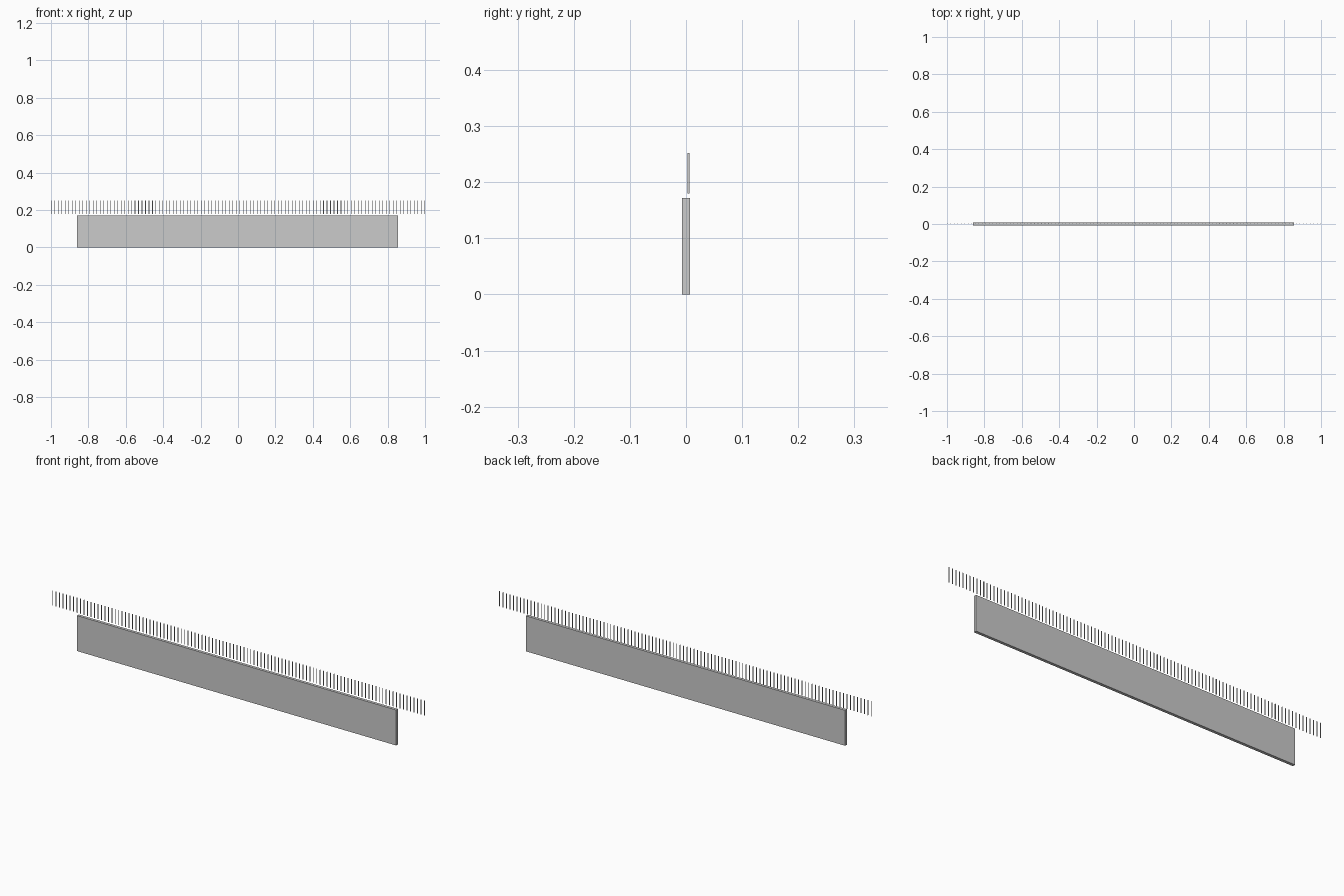
import bpy
import bmesh
from mathutils import Matrix, Vector

cube = bpy.data.objects.get("Cube")
if cube:
    bpy.data.objects.remove(cube, do_unlink=True)


def add_box(bm, low, high):
    low, high = Vector(low), Vector(high)
    place = Matrix.Translation((low + high) / 2) @ Matrix.Diagonal((*(high - low), 1))
    bmesh.ops.create_cube(bm, size=1, matrix=place)


def finish(name, bm):
    mesh = bpy.data.meshes.new(name)
    bm.to_mesh(mesh)
    bm.free()
    obj = bpy.data.objects.new(name, mesh)
    bpy.context.collection.objects.link(obj)
    return obj


# Long flat panel
bm = bmesh.new()
add_box(bm, (-0.86, -0.007, 0), (0.855, 0.007, 0.172))
finish("panel", bm)

# Row of thin upright slats floating just above the panel
COUNT = 108
WIDTH = 0.003
bm = bmesh.new()
for i in range(COUNT):
    x = -1 + i * (2 - WIDTH) / (COUNT - 1)
    add_box(bm, (x, 0.003, 0.18), (x + WIDTH, 0.006, 0.252))
finish("slats", bm)
